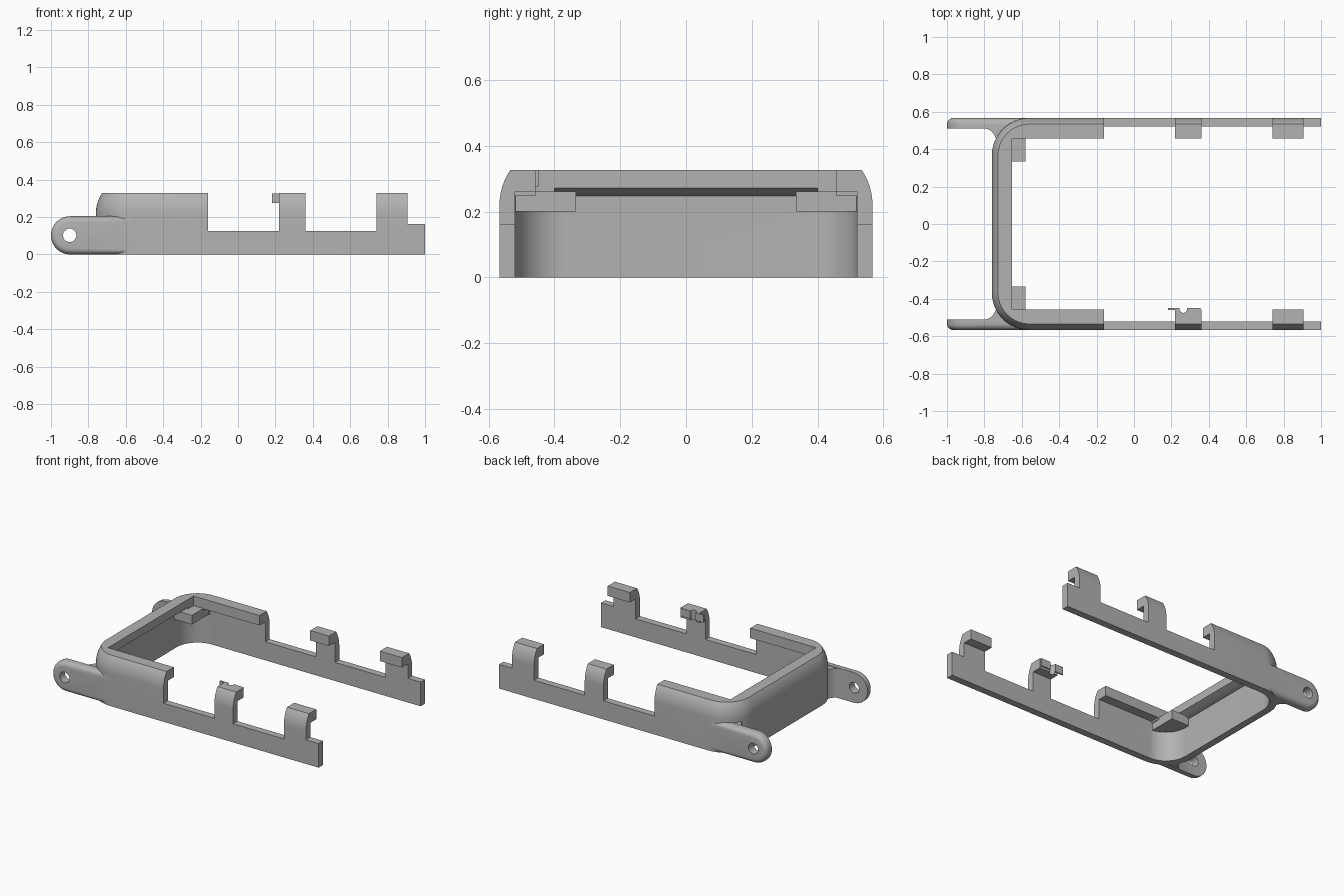
import bpy, bmesh, math

if "Cube" in bpy.data.objects:
    bpy.data.objects.remove(bpy.data.objects["Cube"])

grey = bpy.data.materials.new("plain grey")
grey.diffuse_color = (0.45, 0.45, 0.45, 1)
grey.use_nodes = True
grey.node_tree.nodes["Principled BSDF"].inputs["Base Color"].default_value = grey.diffuse_color


def loft(name, rings):
    """Closed solid through rings that share a point count."""
    bm = bmesh.new()
    loops = [[bm.verts.new(p) for p in ring] for ring in rings]
    n = len(loops[0])
    for a, b in zip(loops, loops[1:]):
        for i in range(n):
            j = (i + 1) % n
            bm.faces.new((a[i], a[j], b[j], b[i]))
    bm.faces.new(loops[0])
    bm.faces.new(loops[-1])
    bmesh.ops.recalc_face_normals(bm, faces=bm.faces)
    mesh = bpy.data.meshes.new(name)
    bm.to_mesh(mesh)
    bm.free()
    mesh.materials.append(grey)
    obj = bpy.data.objects.new(name, mesh)
    bpy.context.collection.objects.link(obj)
    return obj


def prism_z(name, pts, z0, z1):
    return loft(name, [[(x, y, z) for x, y in pts] for z in (z0, z1)])


def prism_y(name, pts, y0, y1):
    return loft(name, [[(x, y, z) for x, z in pts] for y in (y0, y1)])


def box(name, x0, x1, y0, y1, z0, z1):
    return prism_z(name, [(x0, y0), (x1, y0), (x1, y1), (x0, y1)], z0, z1)


def circle(cx, cy, r, n=32):
    return [(cx + r * math.cos(2 * math.pi * i / n),
             cy + r * math.sin(2 * math.pi * i / n)) for i in range(n)]


def combine(target, tool, op):
    bpy.context.view_layer.objects.active = target
    mod = target.modifiers.new("join", "BOOLEAN")
    mod.operation, mod.solver, mod.object = op, "EXACT", tool
    bpy.ops.object.modifier_apply(modifier=mod.name)
    bpy.data.objects.remove(tool)


def add(tool):
    combine(frame, tool, "UNION")


def cut(tool):
    combine(frame, tool, "DIFFERENCE")


def u_outline(inset, x_end, n=14):
    """U shape with rounded corners at the closed end, open end at x_end."""
    r, y, x = 0.2 - inset, 0.567 - inset, -0.76 + inset
    pts = [(x_end, y)]
    for sy, start in ((1, 90), (-1, 180)):
        for i in range(n + 1):
            a = math.radians(start + 90 * i / n)
            pts.append((x + r + r * math.cos(a), sy * (y - r) + r * math.sin(a)))
    return pts + [(x_end, -y)]


# Outer body, walls leaning in towards the top edge
levels = [(0, 0)]
for i in range(9):
    a = math.asin(0.107 / 0.19) * i / 8
    levels.append((0.22 + 0.19 * math.sin(a), 0.19 * (1 - math.cos(a))))
frame = loft("frame", [[(x, y, z) for x, y in u_outline(ins, 1.0)] for z, ins in levels])


# Mounting ears with rounded outer edges, and the fillets behind them
def ear_ring(y, inset, n=24):
    r = 0.102 - inset
    pts = [(-0.5, y, 0.102 + r)]
    for i in range(n + 1):
        a = math.radians(90 + 180 * i / n)
        pts.append((-0.898 + r * math.cos(a), y, 0.102 + r * math.sin(a)))
    return pts + [(-0.5, y, 0.102 - r)]


for s in (1, -1):
    rings = [ear_ring(s * 0.51, 0)]
    for i in range(7):
        a = math.radians(90 * i / 6)
        rings.append(ear_ring(s * (0.5335 + 0.033 * math.sin(a)), 0.033 * (1 - math.cos(a))))
    add(loft("ear", rings))
    fillet = [(-0.80, 0.513), (-0.778, 0.506), (-0.76, 0.494), (-0.748, 0.478),
              (-0.738, 0.458), (-0.68, 0.46), (-0.68, 0.53)]
    add(prism_z("ear_fillet", [(x, s * y) for x, y in fillet], 0.004, 0.2))
cut(prism_y("ear_hole", circle(-0.9, 0.102, 0.036), -1, 1))

# Inner cavity, leaving an overhanging lip with a square opening
cut(prism_z("cavity", u_outline(0.047, 1.2), -0.1, 0.248))
cut(box("opening", -0.652, 1.2, -0.457, 0.457, -0.1, 0.5))
cut(box("side_lip_underside", -0.575, 1.2, -0.52, 0.52, 0.2, 0.26))
cut(prism_y("back_lip_slope", [(-0.712, 0.24), (-0.64, 0.24), (-0.64, 0.277), (-0.712, 0.248)],
            -0.4, 0.4))

# Gaps between the clips along both arms
for x0, x1, z in ((-0.16, 0.22, 0.125), (0.36, 0.74, 0.125), (0.905, 1.2, 0.163)):
    cut(box("gap", x0, x1, -1, 1, z, 0.5))

# Thin tab and round notch on the front middle clip
add(box("clip_tab", 0.183, 0.355, -0.459, -0.449, 0.275, 0.3265))
cut(prism_z("clip_notch", circle(0.264, -0.455, 0.02, 24), 0.2, 0.5))

# Support blocks in the closed corners
for s in (1, -1):
    pts = [(-0.58, 0.335), (-0.58, 0.525), (-0.62, 0.522), (-0.67, 0.49),
           (-0.70, 0.45), (-0.722, 0.39), (-0.722, 0.335)]
    block = prism_z("corner_block", [(x, s * y) for x, y in pts], 0.2, 0.262)
    add(block)

# Smooth the curved walls, keep hard edges crisp
bpy.ops.object.select_all(action="DESELECT")
frame.select_set(True)
bpy.context.view_layer.objects.active = frame
bpy.ops.object.shade_smooth_by_angle(angle=math.radians(30))
